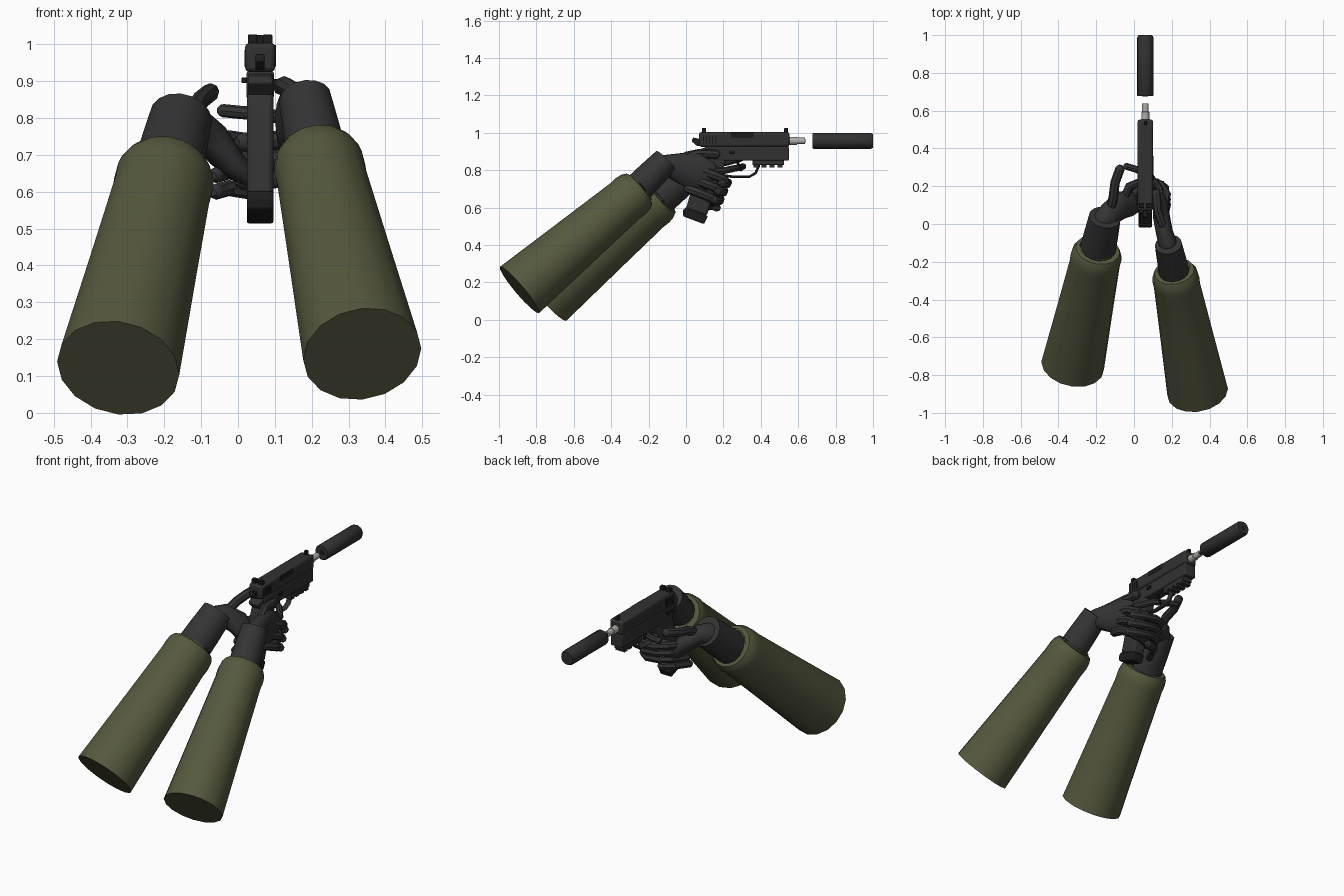
import bpy, bmesh, math
from mathutils import Vector


def material(name, rgb):
    m = bpy.data.materials.new(name)
    m.diffuse_color = (*rgb, 1)
    return m


OLIVE = material("olive_cloth", (0.092, 0.098, 0.048))
GLOVE = material("charcoal_glove", (0.034, 0.034, 0.035))
METAL = material("gun_metal", (0.031, 0.031, 0.032))
BLACK = material("matte_black", (0.012, 0.012, 0.012))
STEEL = material("bright_steel", (0.42, 0.42, 0.40))
GX = 0.06  # centre plane of the pistol


def finish(bm, name, mat, bevel=0, angle=40):
    bmesh.ops.recalc_face_normals(bm, faces=bm.faces)
    me = bpy.data.meshes.new(name)
    bm.to_mesh(me)
    bm.free()
    ob = bpy.data.objects.new(name, me)
    bpy.context.collection.objects.link(ob)
    me.materials.append(mat)
    if bevel:
        b = ob.modifiers.new("bevel", "BEVEL")
        b.width, b.segments, b.limit_method = bevel, 2, "ANGLE"
    bpy.ops.object.select_all(action="DESELECT")
    bpy.context.view_layer.objects.active = ob
    ob.select_set(True)
    bpy.ops.object.shade_smooth_by_angle(angle=math.radians(angle))
    return ob


def loft(name, stations, mat, ref=(1, 0, 0), sides=10, rounded=True):
    """Skin through elliptical rings (x, y, z, radius along ref, other radius)."""
    st = [(Vector(s[:3]), s[3], s[-1]) for s in stations]
    if rounded:
        ends = []
        for a, b in ((st[0], st[1]), (st[-1], st[-2])):
            d = (a[0] - b[0]).normalized() * min(a[1], a[2])
            ends.append([(a[0] + d * k, a[1] * s, a[2] * s) for k, s in ((0.5, 0.85), (0.88, 0.45))])
        st = ends[0][::-1] + st + ends[1]
    bm = bmesh.new()
    rings = []
    for i, (c, ra, rb) in enumerate(st):
        t = (st[min(i + 1, len(st) - 1)][0] - st[max(i - 1, 0)][0]).normalized()
        u = Vector(ref)
        u = (u - t * u.dot(t)).normalized()
        v = t.cross(u)
        rings.append([bm.verts.new(c + u * ra * math.cos(a) + v * rb * math.sin(a))
                      for a in (2 * math.pi * k / sides for k in range(sides))])
    for p, q in zip(rings, rings[1:]):
        for k in range(sides):
            n = (k + 1) % sides
            bm.faces.new((p[k], p[n], q[n], q[k]))
    bm.faces.new(rings[0])
    bm.faces.new(rings[-1])
    return finish(bm, name, mat)


def straight(name, a, b, profile, mat, sides=16):
    """Turned part along a-b; profile is (fraction, radius)."""
    a, b = Vector(a), Vector(b)
    return loft(name, [(*a.lerp(b, f), r) for f, r in profile], mat, sides=sides, rounded=False)


def finger(name, points, r):
    return loft(name, [(*p, r) for p in points], GLOVE, ref=(0, 0, 1), sides=8)


def prism(name, yz, half, mat, bevel=0.004, x=GX):
    """Side outline extruded across the pistol."""
    bm = bmesh.new()
    f = bm.faces.new([bm.verts.new((x - half, y, z)) for y, z in yz])
    ext = bmesh.ops.extrude_face_region(bm, geom=[f])
    moved = [v for v in ext["geom"] if isinstance(v, bmesh.types.BMVert)]
    bmesh.ops.translate(bm, verts=moved, vec=(2 * half, 0, 0))
    return finish(bm, name, mat, bevel, 30)


def block(name, y0, y1, z0, z1, half, mat, bevel=0.004, x=GX):
    return prism(name, [(y0, z0), (y1, z0), (y1, z1), (y0, z1)], half, mat, bevel, x)


# Sleeves with rolled cuffs, and the forearms emerging from them
SLEEVES = (("right", (0.337, -0.89, 0.16), (0.213, -0.25, 0.70), 0.162, 0.117),
           ("left", (-0.325, -0.75, 0.122), (-0.192, -0.135, 0.662), 0.168, 0.128))
for side, a, b, r0, r1 in SLEEVES:
    straight(side + "_sleeve", a, b,
             [(0, r0), (0.5, (r0 + r1) / 2), (0.88, r1 + 0.006), (0.93, r1 + 0.008),
              (0.97, r1 + 0.003), (1, r1 - 0.01), (1.015, r1 - 0.03), (0.98, r1 - 0.045)], OLIVE)
straight("right_forearm", (0.225, -0.31, 0.65), (0.182, -0.108, 0.852),
         [(0, 0.084), (0.6, 0.078), (1, 0.072)], GLOVE)
straight("left_forearm", (-0.205, -0.20, 0.60), (-0.155, 0.035, 0.802),
         [(0, 0.098), (0.6, 0.092), (1, 0.085)], GLOVE)

# Right hand: palm along the grip, thumb, trigger finger, gripping fingers
loft("right_palm", [(0.18, -0.11, 0.83, 0.05, 0.055), (0.16, -0.04, 0.815, 0.045, 0.08),
                    (0.145, 0.04, 0.795, 0.045, 0.10), (0.14, 0.12, 0.765, 0.036, 0.085)],
     GLOVE, sides=14)
finger("right_thumb", [(0.15, 0.0, 0.875), (0.125, 0.07, 0.89), (0.118, 0.16, 0.885)], 0.024)
finger("trigger_finger", [(0.15, 0.10, 0.80), (0.135, 0.19, 0.795), (0.08, 0.26, 0.81),
                          (0.01, 0.29, 0.815), (-0.04, 0.305, 0.82)], 0.018)
for i in range(3):
    z, y = 0.755 - 0.052 * i, 0.20 - 0.028 * i
    finger("right_grip_finger", [(0.15, y - 0.13, z + 0.05), (0.17, y - 0.04, z + 0.015),
                                 (0.145, y + 0.005, z - 0.01), (0.07, y + 0.012, z - 0.02),
                                 (0.015, y - 0.03, z - 0.02)], 0.026)

# Left hand: palm cupping the grip from below, thumb and supporting fingers
loft("left_wrist", [(-0.165, 0.0, 0.77, 0.07, 0.07), (-0.12, 0.06, 0.78, 0.055, 0.07),
                    (-0.07, 0.10, 0.74, 0.05, 0.075), (-0.02, 0.11, 0.68, 0.04, 0.07),
                    (0.02, 0.12, 0.645, 0.03, 0.055)], GLOVE, ref=(1, 0, 1), sides=14)
finger("left_thumb", [(-0.125, 0.07, 0.80), (-0.11, 0.14, 0.835), (-0.10, 0.22, 0.85),
                      (-0.075, 0.29, 0.87)], 0.025)
for i in range(4):
    z, y = 0.765 - 0.045 * i, 0.20 - 0.02 * i
    finger("left_support_finger", [(-0.06, y - 0.08, z - 0.03), (-0.025, y, z - 0.02),
                                   (0.04, y + 0.025, z - 0.03), (0.12, y + 0.02, z - 0.04),
                                   (0.165, y - 0.01, z - 0.035)][:5 if i < 3 else 3], 0.022)

# Pistol slide, frame and accessory rail
block("slide", 0.07, 0.553, 0.925, 1.004, 0.041, METAL, 0.012)
block("frame", 0.10, 0.55, 0.852, 0.927, 0.037, METAL, 0.006)
block("rail", 0.355, 0.525, 0.828, 0.856, 0.030, METAL, 0.003)
for i in range(4):
    block("rail_tooth", 0.36 + 0.043 * i, 0.388 + 0.043 * i, 0.814, 0.83, 0.030, METAL, 0.002)
block("ejection_port", 0.24, 0.36, 0.972, 0.998, 0.003, BLACK, 0, GX + 0.040)
for i in range(5):
    for s in (-1, 1):
        block("slide_serration", 0.09 + 0.016 * i, 0.096 + 0.016 * i, 0.94, 0.985, 0.002, BLACK, 0, GX + s * 0.041)

# Sights, hammer and side controls
for s in (-1, 1):
    block("rear_sight", 0.085, 0.108, 1.0, 1.026, 0.013, BLACK, 0.002, GX + s * 0.02)
block("front_sight", 0.525, 0.545, 1.0, 1.025, 0.008, BLACK, 0.002)
prism("hammer", [(0.03, 0.955), (0.038, 0.975), (0.08, 0.965), (0.08, 0.93), (0.058, 0.93)], 0.012, BLACK)
prism("beavertail", [(0.055, 0.895), (0.06, 0.91), (0.12, 0.925), (0.12, 0.86), (0.09, 0.86)], 0.033, METAL)
block("safety_lever", 0.10, 0.15, 0.895, 0.91, 0.007, BLACK, 0.002, GX - 0.043)
block("slide_stop", 0.23, 0.26, 0.89, 0.906, 0.006, BLACK, 0.002, GX + 0.040)

# Grip, magazine base, trigger and guard
prism("grip", [(0.085, 0.87), (0.06, 0.80), (0.0, 0.595), (0.11, 0.555), (0.185, 0.77), (0.22, 0.87)],
      0.036, METAL, 0.012)
prism("magazine_base", [(-0.018, 0.585), (-0.014, 0.553), (0.096, 0.512), (0.118, 0.555), (0.0, 0.603)],
      0.036, BLACK, 0.006)
loft("trigger_guard", [(0.06, y, z, 0.016, 0.007) for y, z in
     ((0.17, 0.80), (0.205, 0.772), (0.25, 0.765), (0.34, 0.766), (0.372, 0.785), (0.388, 0.82), (0.39, 0.855))],
     METAL, sides=8)
loft("trigger", [(0.06, 0.275, 0.86, 0.008), (0.06, 0.28, 0.83, 0.008), (0.06, 0.295, 0.80, 0.007)], BLACK, sides=8)

# Threaded barrel and detached suppressor
straight("barrel", (GX, 0.54, 0.957), (GX, 0.637, 0.957),
         [(0, 0.021), (0.55, 0.021), (0.56, 0.017), (1, 0.017)], STEEL)
straight("barrel_bore", (GX, 0.63, 0.957), (GX, 0.639, 0.957), [(0, 0.010), (1, 0.010)], BLACK)
straight("suppressor", (GX, 0.677, 0.957), (GX, 1.0, 0.957),
         [(0, 0.039), (0.015, 0.043), (0.96, 0.043), (1, 0.036)], METAL, 20)
for y in (0.6755, 0.9955):
    straight("suppressor_bore", (GX, y, 0.957), (GX, y + 0.0045, 0.957), [(0, 0.014), (1, 0.014)], BLACK)
